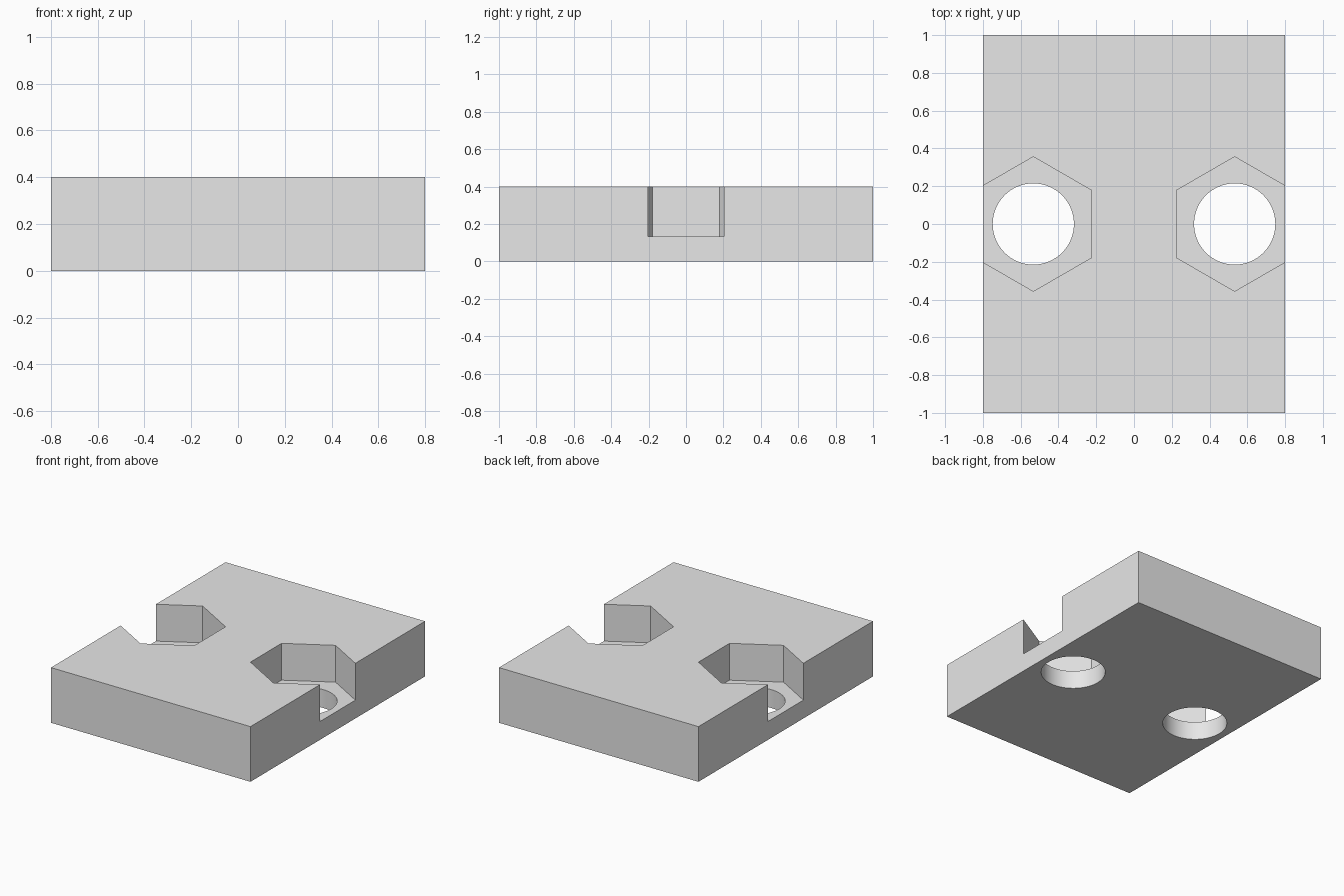
import bpy
import math

default_cube = bpy.data.objects.get("Cube")
if default_cube:
    bpy.data.objects.remove(default_cube, do_unlink=True)

WIDTH, LENGTH, HEIGHT = 1.6, 2.0, 0.4
BORE_X = 0.533
BORE_RADIUS = 0.215
POCKET_RADIUS = 0.356
POCKET_FLOOR = 0.133

grey = bpy.data.materials.new("light grey")
grey.use_nodes = True
colour = (0.8, 0.8, 0.8, 1)
grey.diffuse_color = colour
grey.node_tree.nodes["Principled BSDF"].inputs["Base Color"].default_value = colour

# Rectangular plate
bpy.ops.mesh.primitive_cube_add(size=1, location=(0, 0, HEIGHT / 2))
plate = bpy.context.object
plate.name = "mounting_plate"
plate.scale = (WIDTH, LENGTH, HEIGHT)
bpy.ops.object.transform_apply(location=True, rotation=False, scale=True)
plate.data.materials.append(grey)


def cut_prism(name, sides, radius, x, bottom, top, turn=0):
    """Cut an upright prism out of the plate."""
    bpy.ops.mesh.primitive_cylinder_add(
        vertices=sides, radius=radius, depth=top - bottom,
        location=(x, 0, (bottom + top) / 2), rotation=(0, 0, turn))
    cutter = bpy.context.object
    cutter.name = name
    cutter.hide_render = True
    cutter.data.materials.append(grey)
    cut = plate.modifiers.new(name, "BOOLEAN")
    cut.operation = "DIFFERENCE"
    cut.solver = "EXACT"
    cut.object = cutter
    bpy.context.view_layer.objects.active = plate
    bpy.ops.object.modifier_apply(modifier=cut.name)
    bpy.data.objects.remove(cutter, do_unlink=True)


# Hexagonal nut pockets, open at the sides, with round bolt holes below
for side in (-1, 1):
    cut_prism("nut_pocket", 6, POCKET_RADIUS, side * BORE_X, POCKET_FLOOR, HEIGHT + 0.2)
    cut_prism("bolt_hole", 64, BORE_RADIUS, side * BORE_X, -0.2, HEIGHT + 0.3)

# Smooth bores with sharp plate edges
bpy.ops.object.select_all(action="DESELECT")
plate.select_set(True)
bpy.context.view_layer.objects.active = plate
bpy.ops.object.shade_smooth_by_angle(angle=math.radians(30))
